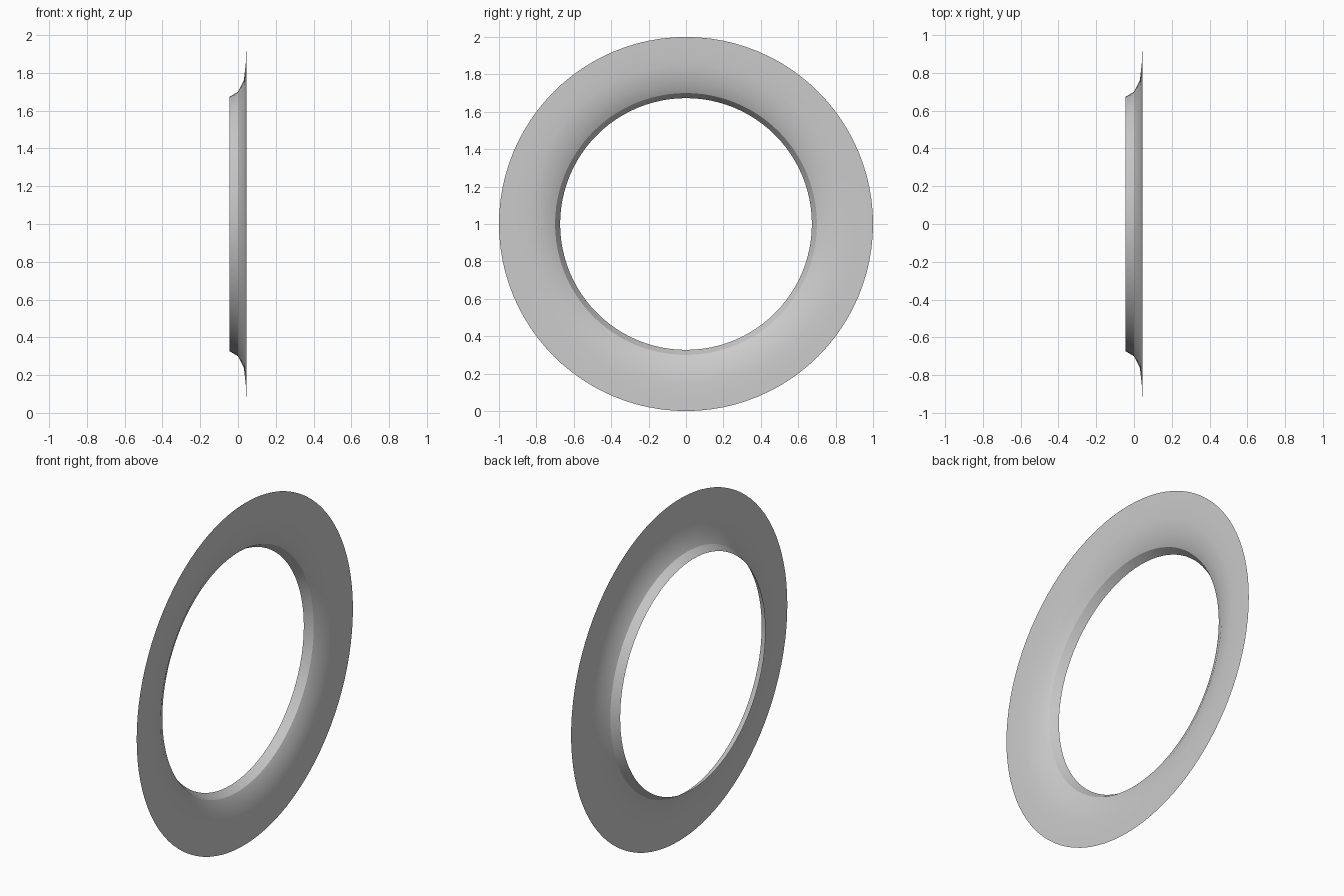
import bpy, bmesh, math
from mathutils import Matrix

if "Cube" in bpy.data.objects:
    bpy.data.objects.remove(bpy.data.objects["Cube"])

# Ring cross-section: (x, radius) from the inner lip out to the flat rim
profile = [(-0.045, 0.673), (0.0, 0.70), (0.031, 0.76),
           (0.041, 0.85), (0.044, 0.92), (0.044, 1.0)]
SEGMENTS = 96

# Flanged ring: open sheet spun around the x axis
bm = bmesh.new()
verts = [bm.verts.new((x, 0, r)) for x, r in profile]
edges = [bm.edges.new(pair) for pair in zip(verts, verts[1:])]
bmesh.ops.spin(bm, geom=verts + edges, cent=(0, 0, 0), axis=(1, 0, 0),
               angle=math.tau, steps=SEGMENTS, use_merge=True)
bmesh.ops.remove_doubles(bm, verts=bm.verts[:], dist=1e-4)
bmesh.ops.transform(bm, matrix=Matrix.Translation((0, 0, 1)), verts=bm.verts[:])

# Face the flat rim towards +x
bmesh.ops.recalc_face_normals(bm, faces=bm.faces[:])
bm.normal_update()
if sum(f.normal.x for f in bm.faces) < 0:
    bmesh.ops.reverse_faces(bm, faces=bm.faces[:])

mesh = bpy.data.meshes.new("flanged_ring")
bm.to_mesh(mesh)
bm.free()
ring = bpy.data.objects.new("flanged_ring", mesh)
bpy.context.collection.objects.link(ring)

# Smooth flare with a crisp crease at the lip
bpy.context.view_layer.objects.active = ring
ring.select_set(True)
bpy.ops.object.shade_smooth_by_angle(angle=math.radians(30))
